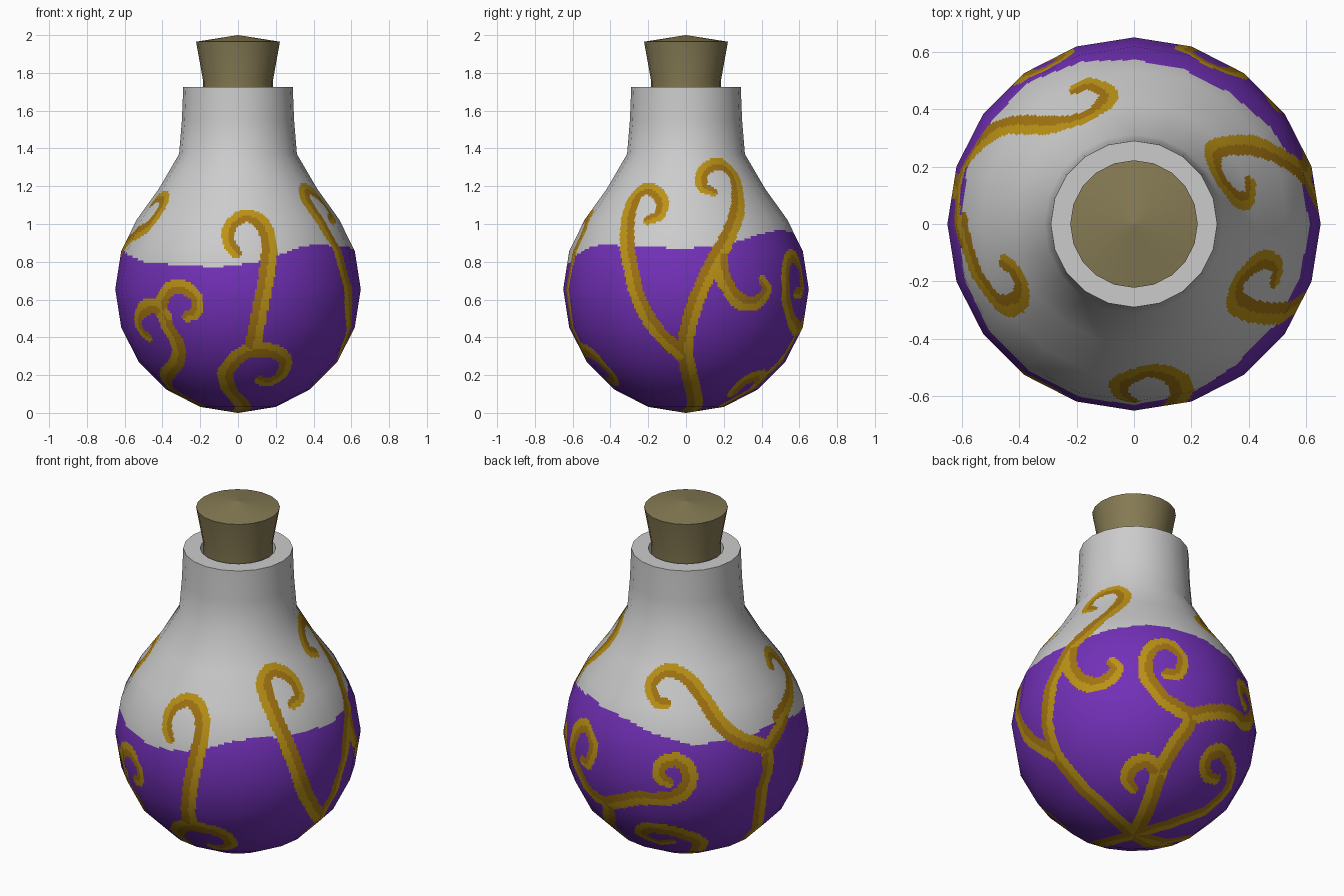
import bpy
import math
from mathutils import Vector
from mathutils.bvhtree import BVHTree
from mathutils.kdtree import KDTree

if "Cube" in bpy.data.objects:
    bpy.data.objects.remove(bpy.data.objects["Cube"])

SIDES, SUB, STEP = 20, 18, 0.0125


def material(name, rgb):
    m = bpy.data.materials.new(name)
    m.diffuse_color = (*rgb, 1)
    m.use_nodes = True
    m.node_tree.nodes["Principled BSDF"].inputs["Base Color"].default_value = m.diffuse_color
    return m


GLASS = material("pale_glass", (0.6, 0.6, 0.6))
LIQUID = material("purple_liquid", (0.17, 0.03, 0.48))
GOLD = material("gold", (0.50, 0.29, 0.008))
DARK_GOLD = material("dark_gold", (0.36, 0.175, 0.006))
CORK = material("cork", (0.235, 0.195, 0.088))


def lathe(profile, sub=1):
    """Revolve (r, z) points into a 20-sided shell whose flat sides are cut into sub columns."""
    n = SIDES * sub
    verts, faces = [], []
    for r, z in profile:
        for c in range(n):
            k, f = divmod(c, sub)
            a, b = math.tau * k / SIDES, math.tau * (k + 1) / SIDES
            f /= sub
            verts.append((r * (math.cos(a) * (1 - f) + math.cos(b) * f),
                          r * (math.sin(a) * (1 - f) + math.sin(b) * f), z))
    for i in range(len(profile) - 1):
        for c in range(n):
            d = (c + 1) % n
            faces.append((i * n + c, i * n + d, i * n + n + d, i * n + n + c))
    return verts, faces


def add_object(name, verts, faces, mats):
    me = bpy.data.meshes.new(name)
    me.from_pydata(verts, [], faces)
    for m in mats:
        me.materials.append(m)
    ob = bpy.data.objects.new(name, me)
    bpy.context.collection.objects.link(ob)
    me.shade_smooth()
    return ob


# Bottle profile: round belly, sloping shoulder, straight neck
coarse = [(0.003, 0.0)]
for k in range(1, 7):
    t = math.radians(18 * k)
    coarse.append((0.65 * math.sin(t), 0.655 - 0.655 * math.cos(t)))
coarse += [(0.535, 1.025), (0.42, 1.185), (0.312, 1.37), (0.297, 1.55), (0.29, 1.725)]
slopes = []
for i in range(len(coarse)):
    a, b = coarse[max(i - 1, 0)], coarse[min(i + 1, len(coarse) - 1)]
    slopes.append(Vector((b[1] - a[1], a[0] - b[0])).normalized())
slopes[0] = Vector((0, -1))

fine, fine_n = [], []
for i in range(len(coarse) - 1):
    a, b = Vector(coarse[i]), Vector(coarse[i + 1])
    steps = max(1, round((b - a).length / STEP)) if a.y < 1.36 else 2
    for s in range(steps):
        fine.append(a.lerp(b, s / steps))
        fine_n.append(slopes[i].lerp(slopes[i + 1], s / steps).normalized())
fine.append(Vector(coarse[-1]))
fine_n.append(slopes[-1])

verts, faces = lathe(fine, SUB)
COLS = SIDES * SUB
faces.append(tuple(reversed(range(COLS))))
normals = [(n.x * math.cos(math.tau * c / COLS), n.x * math.sin(math.tau * c / COLS), n.y)
           for n in fine_n for c in range(COLS)]
bottle = add_object("bottle", verts, faces, [GLASS, LIQUID, GOLD, DARK_GOLD])
bottle.data.normals_split_custom_set_from_vertices(normals)
tree = BVHTree.FromPolygons(verts, faces)

# Drawing planes: azimuth, elevation, centre of sheet, scale
VIEWS = {"front": (-90, 0, 238, 225, 189), "right": (0, 0, 686, 225, 189),
         "top": (-90, 90, 1134, 224, 287), "back_left": (125, 25, 686, 671, 189),
         "back_right": (50, -30, 1134, 671, 189)}
samples = []


def stroke(view, pts, pole=False):
    """Project a drawn vine onto the bottle and sample it as a smooth curve."""
    az, el, cx, cy, s = VIEWS[view]
    az, el = math.radians(az), math.radians(el)
    toward = Vector((math.cos(el) * math.cos(az), math.cos(el) * math.sin(az), math.sin(el)))
    right = Vector((-math.sin(az), math.cos(az), 0))
    up = toward.cross(right)
    path = [Vector((0, 0, 0))] if pole else []
    for x, y in pts:
        o = Vector((0, 0, 1)) + right * ((x - cx) / s) + up * ((cy - y) / s)
        hit = tree.ray_cast(o + toward * 4, -toward)[0]
        path.append(hit if hit else tree.find_nearest(o)[0])
    ext = [path[0] * 2 - path[1]] + path + [path[-1] * 2 - path[-2]]
    line = []
    for i in range(1, len(ext) - 2):
        p0, p1, p2, p3 = ext[i - 1:i + 3]
        for j in range(14):
            t = j / 14
            p = 0.5 * (2 * p1 + (p2 - p0) * t + (2 * p0 - 5 * p1 + 4 * p2 - p3) * t * t
                       + (3 * p1 - p0 - 3 * p2 + p3) * t ** 3)
            line.append(tree.find_nearest(p)[:2])
    tang = [(line[min(i + 1, len(line) - 1)][0] - line[max(i - 1, 0)][0]).normalized()
            for i in range(len(line))]
    half = len(line) // 2
    turn = sum(tang[i].cross(tang[i + 1]).dot(line[i][1]) for i in range(half, len(line) - 1))
    side = 1 if turn > 0 else -1
    for i, (p, n) in enumerate(line):
        f = i / len(line)
        width = 0.043 - 0.013 * max(0, (f - 0.5) / 0.5)
        samples.append((p, n.cross(tang[i]) * side, width))


# Front vines
stroke("front", [(243, 408), (229, 390), (226, 373), (238, 358), (254, 351), (273, 352),
                 (285, 361), (282, 375), (270, 383), (259, 381)], True)
stroke("front", [(252, 350), (260, 310), (267, 272), (269, 242), (260, 222), (244, 217),
                 (230, 228), (229, 243), (237, 255)])
stroke("front", [(168, 386), (177, 362), (176, 343), (166, 325), (161, 307), (168, 291),
                 (182, 288), (196, 298), (196, 313), (186, 318)], True)
stroke("front", [(166, 318), (157, 308), (145, 309), (138, 320), (142, 333), (148, 338)])
# Right side vines
stroke("right", [(695, 404), (688, 370), (685, 345), (695, 305), (711, 268), (728, 238),
                 (738, 208), (735, 180), (720, 165), (704, 172), (702, 187), (713, 193)], True)
stroke("right", [(684, 357), (660, 335), (641, 305), (630, 265), (627, 225), (634, 199),
                 (649, 190), (662, 201), (659, 216), (648, 221)])
stroke("right", [(721, 256), (724, 280), (738, 301), (756, 304), (767, 291), (762, 281)])
# Back vines
stroke("back_right", [(1150, 800), (1160, 770), (1175, 744), (1190, 718), (1165, 699),
                      (1146, 672), (1150, 649), (1167, 643), (1182, 656), (1179, 672),
                      (1166, 673)], True)
stroke("back_right", [(1160, 772), (1147, 760), (1132, 766), (1127, 779), (1133, 788)])
stroke("back_right", [(1168, 824), (1205, 810), (1226, 790), (1231, 767), (1220, 750),
                      (1206, 758), (1207, 774), (1217, 779)], True)
stroke("back_left", [(605, 802), (638, 797), (672, 797), (688, 785), (688, 768), (676, 759),
                     (661, 764), (660, 777), (669, 782)])
# Left side vines
stroke("back_left", [(747, 836), (761, 800), (768, 768), (766, 748), (740, 738), (720, 722),
                     (702, 695), (685, 675), (665, 670), (651, 683), (656, 700), (666, 703)], True)
stroke("back_left", [(766, 750), (776, 733), (785, 716)])
stroke("top", [(962, 224), (970, 255), (983, 283), (1000, 304), (1017, 302), (1022, 287),
               (1014, 270), (1004, 262)])

# Wavy liquid level around the bottle (azimuth, height)
LEVEL = [(-180, 0.88), (-143, 0.80), (-100, 0.77), (-80, 0.80), (-60, 0.87), (-48, 0.89),
         (0, 0.87), (20, 0.89), (40, 0.94), (60, 0.97), (90, 0.95), (110, 0.90),
         (128, 0.86), (180, 0.88)]


def level(deg):
    for (a, za), (b, zb) in zip(LEVEL, LEVEL[1:]):
        if deg <= b:
            return za + (zb - za) * (deg - a) / (b - a)
    return 0.88


# Colour the bottle: vines first, then liquid below the level, glass above
kd = KDTree(len(samples))
for i, s in enumerate(samples):
    kd.insert(s[0], i)
kd.balance()
for poly in bottle.data.polygons:
    c = poly.center
    if c.z > 1.5:
        continue
    q, i, dist = kd.find(c)
    _, inward, width = samples[i]
    if dist < width:
        poly.material_index = 3 if (c - q).dot(inward) > 0 else 2
    elif c.z < level(math.degrees(math.atan2(c.y, c.x))):
        poly.material_index = 1


def sharp_part(name, profile, mat):
    v, f = lathe(profile)
    ob = add_object(name, v, f, [mat])
    bpy.ops.object.select_all(action='DESELECT')
    ob.select_set(True)
    bpy.context.view_layer.objects.active = ob
    bpy.ops.object.shade_smooth_by_angle(angle=math.radians(35))


# Flat lip with the inner wall of the mouth, and the tapered cork
sharp_part("bottle_lip", [(0.29, 1.725), (0.2, 1.725), (0.19, 1.6)], GLASS)
sharp_part("cork_stopper", [(0.001, 1.65), (0.185, 1.65), (0.186, 1.765), (0.222, 1.965),
                            (0.001, 2.0)], CORK)
